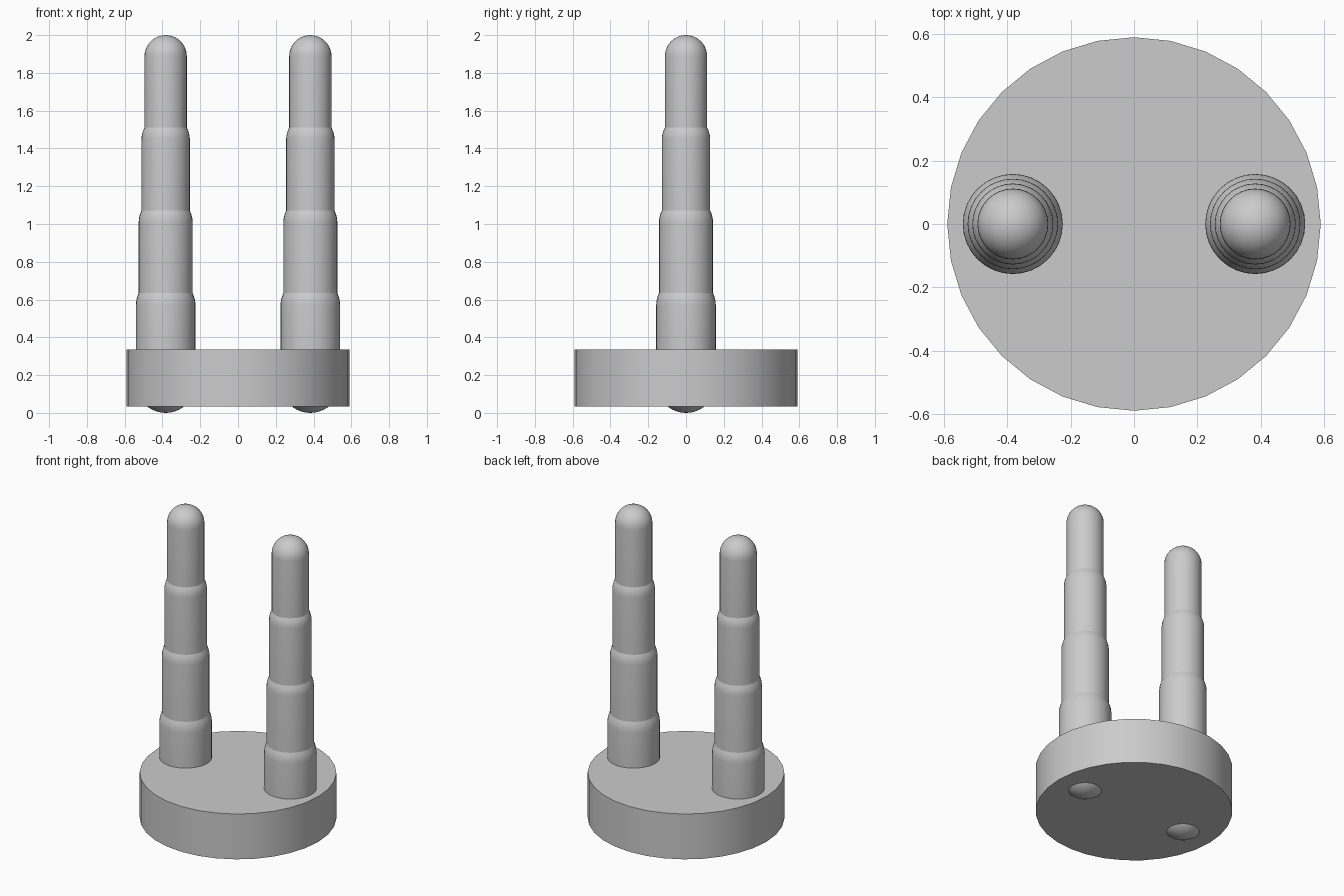
import bpy
import bmesh
from math import sin, cos, pi, acos, radians, sqrt
from mathutils import Vector

cube = bpy.data.objects.get("Cube")
if cube:
    bpy.data.objects.remove(cube, do_unlink=True)

grey = bpy.data.materials.new("plain_grey")
grey.use_nodes = True
colour = (0.6, 0.6, 0.6, 1)
grey.diffuse_color = colour
grey.node_tree.nodes["Principled BSDF"].inputs["Base Color"].default_value = colour

SIDES = 32
RADII = [0.158, 0.143, 0.128, 0.112]
CENTRES = [0.567, 1.007, 1.448, 1.888]   # height where each rounded shoulder starts


def finish(obj):
    obj.data.materials.append(grey)
    bpy.ops.object.select_all(action='DESELECT')
    obj.select_set(True)
    bpy.context.view_layer.objects.active = obj
    bpy.ops.object.shade_smooth_by_angle(angle=radians(20))


def arc(radius, centre, start, end, steps):
    """Points on a dome, angles measured up from the horizontal."""
    angles = [start + (end - start) * i / steps for i in range(steps + 1)]
    return [(radius * cos(a), centre + radius * sin(a)) for a in angles]


def pillar_profile():
    # Rounded bottom end, then each tube with a shoulder cut by the next tube
    points = arc(RADII[0], RADII[0], -pi / 2, 0, 10)
    for i, (radius, centre) in enumerate(zip(RADII, CENTRES)):
        if i + 1 < len(RADII):
            points += arc(radius, centre, 0, acos(RADII[i + 1] / radius), 4)
        else:
            points += arc(radius, centre, 0, pi / 2, 10)
    return points


def lathe(name, points, x):
    bm = bmesh.new()
    verts = [bm.verts.new((r, 0, z)) for r, z in points]
    edges = [bm.edges.new(pair) for pair in zip(verts, verts[1:])]
    bmesh.ops.spin(bm, geom=verts + edges, cent=(0, 0, 0), axis=(0, 0, 1),
                   angle=2 * pi, steps=SIDES)
    bmesh.ops.remove_doubles(bm, verts=bm.verts[:], dist=0.0005)
    bmesh.ops.recalc_face_normals(bm, faces=bm.faces[:])
    mesh = bpy.data.meshes.new(name)
    bm.to_mesh(mesh)
    bm.free()
    obj = bpy.data.objects.new(name, mesh)
    obj.location = (x, 0, 0)
    bpy.context.collection.objects.link(obj)
    finish(obj)


# Round base
bpy.ops.mesh.primitive_cylinder_add(vertices=SIDES, radius=0.59, depth=0.3,
                                    location=(0, 0, 0.185))
base = bpy.context.object
base.name = "round_base"
finish(base)

# Pair of stepped pillars, passing through the base
for side, x in (("left", 0.383), ("right", -0.383)):
    lathe(side + "_stepped_pillar", pillar_profile(), x)
